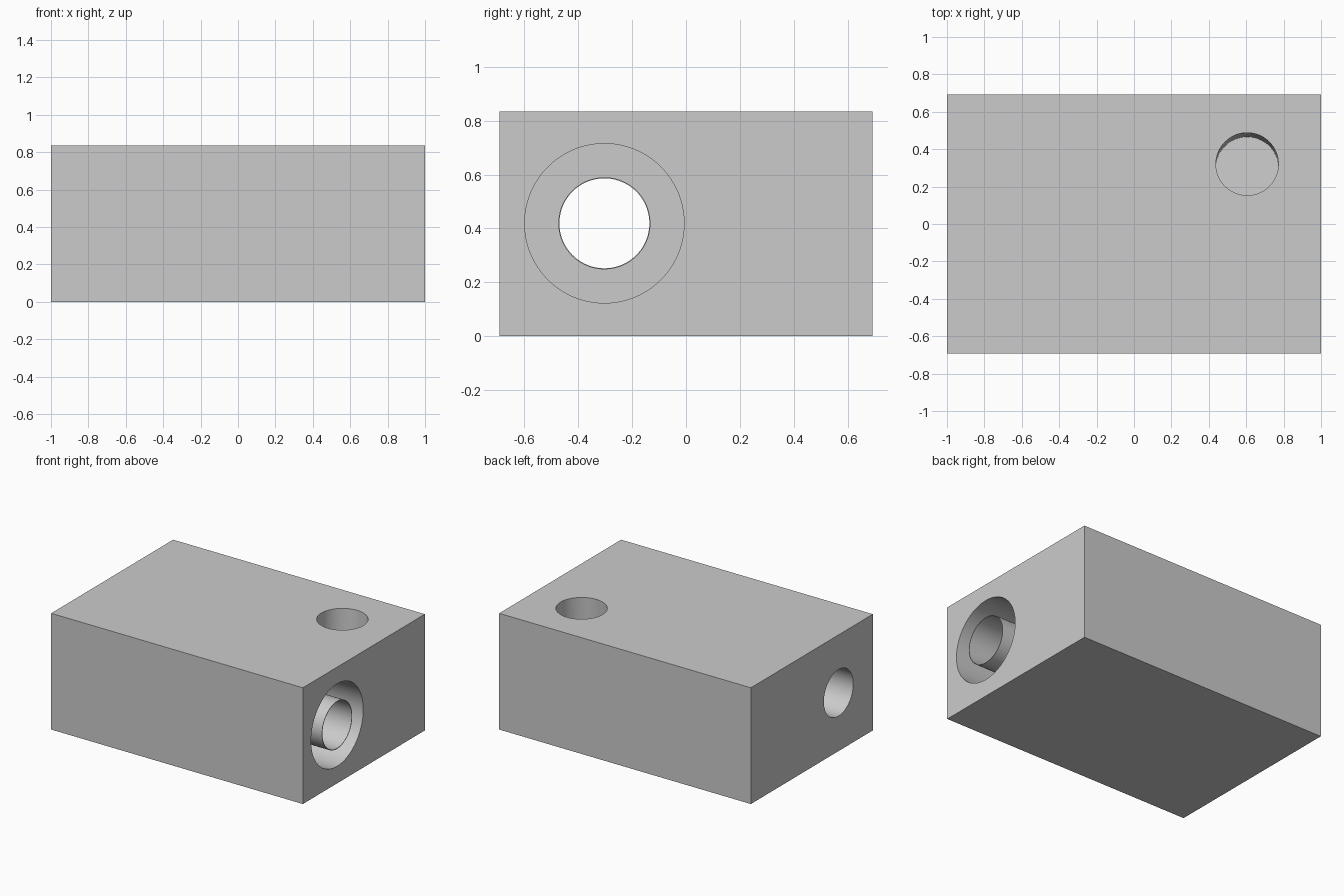
import bpy
import bmesh
from mathutils import Matrix, Vector

if "Cube" in bpy.data.objects:
    bpy.data.objects.remove(bpy.data.objects["Cube"])

W, D, H = 2.0, 1.384, 0.835
BORE_Y, BORE_Z = -0.303, 0.419
BORE_R, TUBE_R, POCKET_R, POCKET_DEPTH = 0.167, 0.171, 0.296, 0.6


def cylinder(name, start, end, radius, sides=96):
    """Cylinder between two points."""
    a, b = Vector(start), Vector(end)
    axis = b - a
    turn = axis.to_track_quat('Z', 'Y').to_matrix().to_4x4()
    bm = bmesh.new()
    bmesh.ops.create_cone(bm, cap_ends=True, segments=sides, radius1=radius,
                          radius2=radius, depth=axis.length,
                          matrix=Matrix.Translation((a + b) / 2) @ turn)
    mesh = bpy.data.meshes.new(name)
    bm.to_mesh(mesh)
    bm.free()
    obj = bpy.data.objects.new(name, mesh)
    bpy.context.collection.objects.link(obj)
    return obj


def select(obj):
    bpy.ops.object.select_all(action='DESELECT')
    obj.select_set(True)
    bpy.context.view_layer.objects.active = obj


def cut(target, cutter):
    mod = target.modifiers.new("cut", 'BOOLEAN')
    mod.operation = 'DIFFERENCE'
    mod.solver = 'EXACT'
    mod.object = cutter
    select(target)
    bpy.ops.object.modifier_apply(modifier=mod.name)
    bpy.data.objects.remove(cutter)


def along_x(name, x0, x1, radius):
    return cylinder(name, (x0, BORE_Y, BORE_Z), (x1, BORE_Y, BORE_Z), radius)


# Solid block
bpy.ops.mesh.primitive_cube_add(size=1, location=(0, 0, H / 2))
block = bpy.context.object
block.name = "block"
block.scale = (W, D, H)
bpy.ops.object.transform_apply(location=True, scale=True)

# Wide pocket in the right end and a bore through the full length
cut(block, along_x("pocket_cutter", 1 - POCKET_DEPTH, 1.1, POCKET_R))
cut(block, along_x("bore_cutter", -1.1, 1.1, BORE_R))

# Blind hole in the top, leaning slightly towards the front
top_hole = cylinder("top_hole_cutter", (0.605, 0.299, H - 0.5),
                    (0.605, 0.325, H + 0.1), 0.167)
cut(block, top_hole)

# Thin tube standing in the pocket, flush with the right end
tube = along_x("inner_tube", 1 - POCKET_DEPTH, 1.0, TUBE_R)
cut(tube, along_x("tube_cutter", 0.2, 1.1, BORE_R))

for part in (block, tube):
    select(part)
    bpy.ops.object.shade_smooth_by_angle(angle=0.52)
